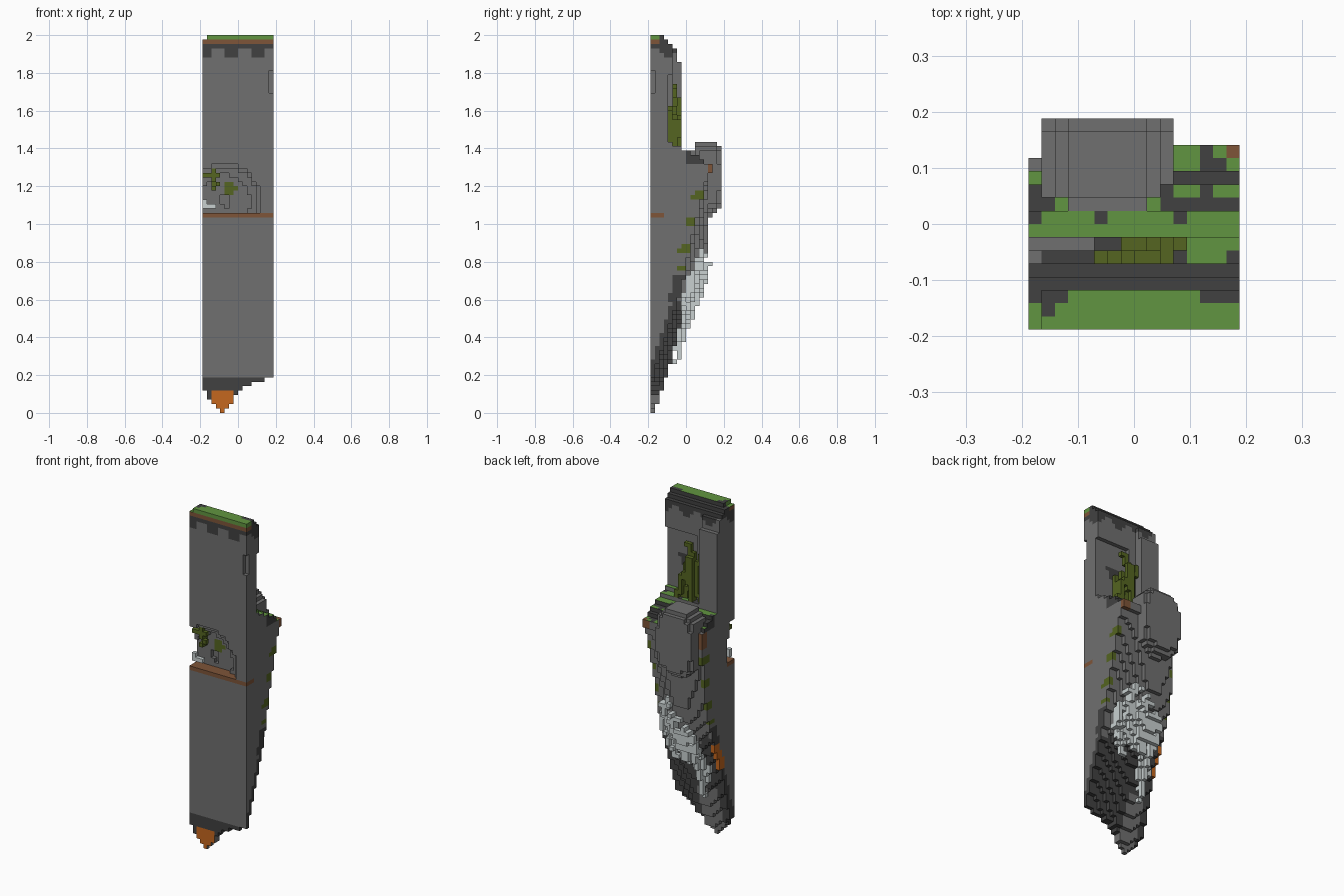
import bpy, bmesh, math, random
from mathutils import Vector

if "Cube" in bpy.data.objects:
    bpy.data.objects.remove(bpy.data.objects["Cube"], do_unlink=True)

random.seed(11)
N, H = 16, 85
S = 2 / H
HALF = N * S / 2

PALETTE = {
    "stone": (.16, .16, .16),
    "dark_stone": (.053, .053, .053),
    "grass": (.12, .3, .052),
    "moss": (.09, .13, .015),
    "soil": (.21, .09, .04),
    "ore": (.56, .135, .013),
    "pale_root": (.58, .63, .63),
}
NAMES = list(PALETTE)


def make_material(name, rgb):
    mat = bpy.data.materials.new(name)
    mat.use_nodes = True
    mat.diffuse_color = (*rgb, 1)
    mat.node_tree.nodes["Principled BSDF"].inputs["Base Color"].default_value = (*rgb, 1)
    return mat


MATS = [make_material(n, c) for n, c in PALETTE.items()]


def lerp(points, t):
    """Piecewise linear profile."""
    if t <= points[0][0]:
        return points[0][1]
    for (a, u), (b, v) in zip(points, points[1:]):
        if t <= b:
            return u + (v - u) * (t - a) / (b - a)
    return points[-1][1]


def centre(i, j, k):
    return Vector(((i + .5) * S - HALF, (j + .5) * S - HALF, (k + .5) * S))


def wave(p, f=40):
    return math.sin(p.x * f + 1) + math.sin(p.y * f * 1.3 + 2) + math.sin(p.z * f * .8)


# Profiles of the cliff: back limit against height, underside against width
MIDDLE = [(0, -.165), (.2, -.1), (.4, -.05), (.6, .03), (.8, .1), (1.05, .13), (1.33, .145)]
EDGE = [(.18, -.18), (.65, -.02), (.95, .035), (1.05, .065), (1.25, .11), (1.29, .145)]
UNDER = [(-.18, .12), (-.155, .075), (-.085, 0), (-.04, .05), (0, .125), (.1, .16), (.18, .2)]
CREST = [(1.86, -.065), (1.94, -.075), (1.955, -.1), (2, -.12)]
SHOULDER = [(1.78, -.02), (1.9, -.045), (1.96, -.09), (2, -.12)]


def lower_back(x, z):
    mid, edge = lerp(MIDDLE, z), lerp(EDGE, z)
    if x > 0:
        blend = min(1, x / .15)
        return mid + (edge - mid) * blend
    return mid - .03 * max(0, -x - .08) / .1


def upper_back(x, z):
    if x < -.06:
        return lerp(SHOULDER, z)
    if z < 1.78 and x > -.03:
        return -.09
    return lerp(CREST, z)


def in_cliff(p):
    x, y, z = p
    if z < lerp(UNDER, x):
        return False
    # alcove cut into the front, open at one side
    if z > 1.06:
        bowl = ((x + .07) / .19) ** 2 + ((y + .19) / .085) ** 2 + ((z - 1.12) / .2) ** 2
        if bowl < 1 or (x < -.12 and y < -.13 and z < 1.3):
            return False
    # chipped edge and corner
    if x > .165 and y < -.17 and 1.7 < z < 1.8:
        return False
    if x < -.165 and z > 1.975:
        return False
    if z > 1.3 and y < upper_back(x, z):
        return True
    return z < 1.43 - .55 * (y + .08) and y < lower_back(x, z)


def in_boulder(p):
    d = ((abs(p.x + .048) / .128) ** 3 + (abs(p.y - .11) / .085) ** 4
         + (abs(p.z - 1.25) / .19) ** 3)
    return d < 1


cells = {}
for i in range(N):
    for j in range(N):
        for k in range(H):
            p = centre(i, j, k)
            if in_cliff(p):
                cells[i, j, k] = "cliff"
            elif in_boulder(p):
                cells[i, j, k] = "boulder"


def add(part, i, j, k):
    if 0 <= i < N and 0 <= j < N and 0 <= k < H:
        cells.setdefault((i, j, k), part)


# Bush: branches climbing from the ledge in front of the upper wall
for n in range(12):
    i, j, k = 4 + n * 3 // 4, 4 + n % 3, 58
    lean = random.choice((-1, 1))
    for step in range(random.randint(9, 22)):
        add("bush", i, j, k)
        move = random.random()
        if move < .68:
            k = min(73, k + 1)
        elif move < .9:
            i = max(4, min(14, i + lean))
        else:
            j = max(4, min(6, j + random.choice((-1, 1))))

# Roots: strands hanging across the lower back, a few down to the tip
for n in range(22):
    hanging = n < 3
    i, k = (3 + n, 22) if hanging else (random.randint(2, 13), random.randint(24, 36))
    reach = n % 2
    fall = .85 if hanging else .5
    for step in range(random.randint(7, 15)):
        p = centre(i, 0, k)
        surface = int((lower_back(p.x, p.z) + HALF) / S + .5)
        add("roots", i, surface + reach, k)
        if step == 0:
            add("roots", i, surface, k)
        if random.random() < fall:
            k = max(8, k - 1)
        else:
            i = max(2, min(13, i + random.choice((-1, 1))))

# Moss and pale stones inside the alcove
for k in range(50, 56):
    add("alcove_moss", 2 + k % 2, 1, k)
    add("alcove_moss", 2, 2, k)
for i in range(3):
    add("alcove_moss", i, 1, 53)
    add("alcove_stones", i, 1, 46)
add("alcove_stones", 0, 1, 47)


def cliff_colour(p, n):
    x, y, z = p
    # turf cap and strata
    if z > 1.953 and n.z > .5:
        rim = -.14 if x < -.12 or x > .115 else -.115
        return "grass" if y < rim and not (abs(x + .153) < .01 and y > -.17) else "dark_stone"
    if z > 1.976:
        return "grass" if y < -.13 else "dark_stone"
    if z > 1.953:
        return "soil" if y < -.13 else "dark_stone"
    if z > 1.905 + .03 * math.sin(x * 45 + y * 30 - 1):
        return "dark_stone"
    if 1.035 < z < 1.06 and y < -.11:
        return "soil"
    # underside, ore and alcove
    if n.y < -.5:
        if z < .12 and -.15 < x < -.02:
            return "ore"
        if z < .19 and y < -.17:
            return "dark_stone"
        if y > -.17 and (x + .04) ** 2 + (z - 1.19) ** 2 < .0012:
            return "moss"
        return "stone"
    back = lower_back(x, z)
    if x < -.16 and .45 < z < .61 and y > back - .05:
        return "ore"
    # ledge
    if n.z > .5 and 1.28 < z < 1.5 and y > -.1:
        if x > .16 and y > .12:
            return "soil"
        if x < -.16 and y > .1:
            return "stone"
        if x > .06 and y > .02:
            return "grass" if wave(p, 75) > .4 else "dark_stone"
        return "grass" if wave(p, 50) > -1.5 else "dark_stone"
    if z > 1.42:
        if y > -.14 and x > -.03 and z < 1.65:
            return "dark_stone" if wave(p, 25) > -.6 else "stone"
        return "stone"
    if 1.22 < z < 1.32 and abs(x) > .15 and y > (.11 if x > 0 else .06):
        return "soil"
    if z > 1.31 and y > 0:
        return "dark_stone"
    # moss along the side edges, dark lower back
    if abs(x) > .16 and back - .055 < y and .75 < z < 1.27 and math.sin(z * 45) > .1:
        return "moss"
    if abs(n.x) > .5 and abs(x) > .17:
        limit = .03 if z < .58 else .055
        low = z < .73 and y > back - limit
        return "dark_stone" if low or z < .2 else "stone"
    if z < .62 + .06 * math.sin(x * 30):
        return "stone" if -.15 < x < -.03 and z < .3 else "dark_stone"
    return "stone"


PLAIN = {"boulder": "stone", "bush": "moss", "roots": "pale_root",
         "alcove_moss": "moss", "alcove_stones": "pale_root"}
AXES = [Vector(s * (a == b) for b in range(3)) for a in range(3) for s in (-1, 1)]


def build(part):
    """Skin the exposed sides of every block of one part."""
    bm = bmesh.new()
    corners = {}

    def corner(v):
        key = tuple(round(c / S * 2) for c in v)
        if key not in corners:
            corners[key] = bm.verts.new(v)
        return corners[key]

    for cell, owner in cells.items():
        if owner != part:
            continue
        p = centre(*cell)
        for n in AXES:
            if tuple(int(c + d) for c, d in zip(cell, n)) in cells:
                continue
            u = Vector((n.y, n.z, n.x))
            w = n.cross(u)
            ring = [p + (n + u * a + w * b) * S / 2
                    for a, b in ((-1, -1), (1, -1), (1, 1), (-1, 1))]
            face = bm.faces.new([corner(v) for v in ring])
            colour = PLAIN.get(part) or cliff_colour(p, n)
            face.material_index = NAMES.index(colour)
    mesh = bpy.data.meshes.new(part)
    bm.to_mesh(mesh)
    bm.free()
    for mat in MATS:
        mesh.materials.append(mat)
    bpy.context.collection.objects.link(bpy.data.objects.new(part, mesh))


for part in ["cliff", *PLAIN]:
    build(part)
